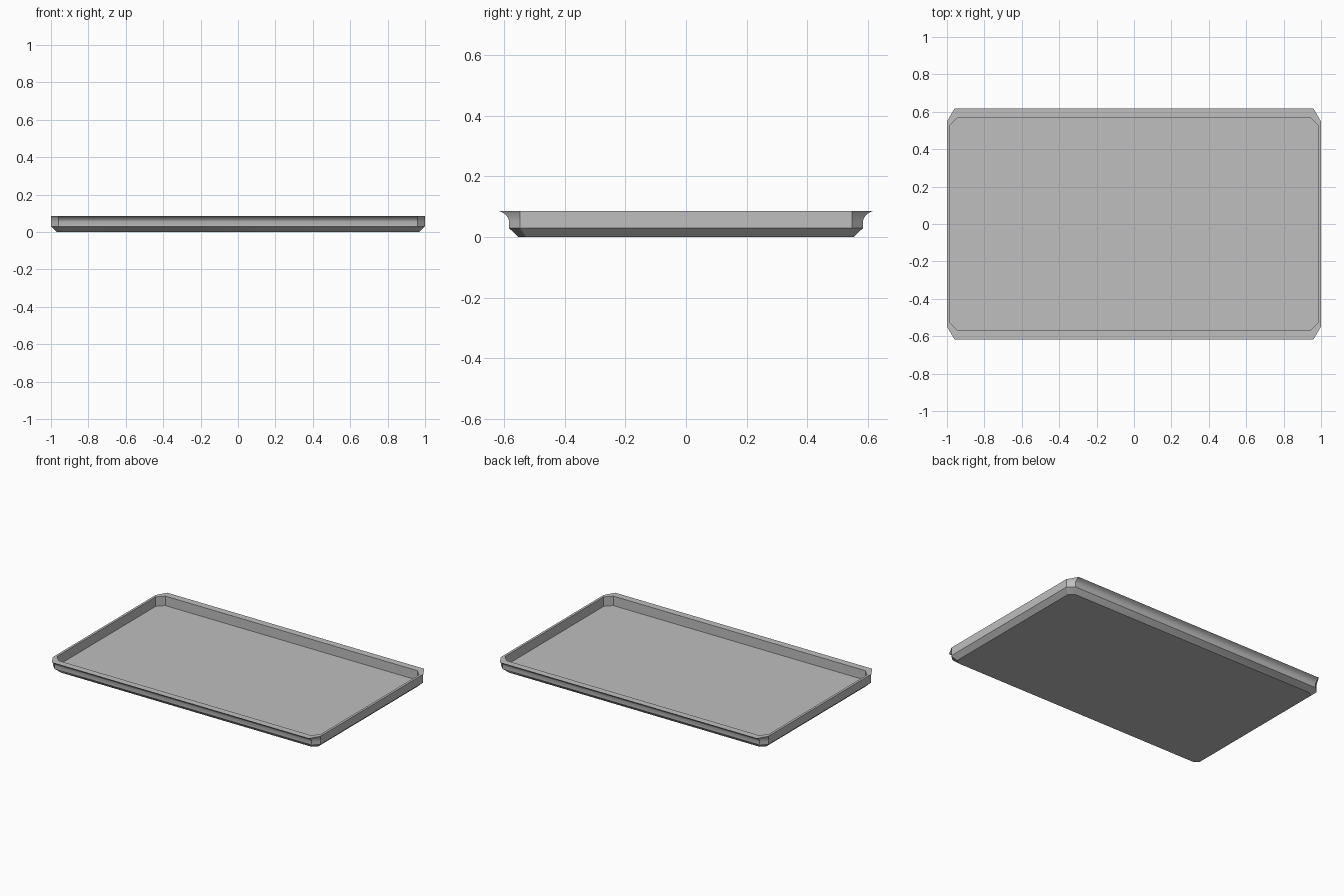
import bpy
import bmesh
from math import radians

cube = bpy.data.objects.get("Cube")
if cube:
    bpy.data.objects.remove(cube, do_unlink=True)

# Single grey metal colour
metal = bpy.data.materials.new("grey_metal")
metal.use_nodes = True
colour = (0.52, 0.52, 0.52, 1)
metal.diffuse_color = colour
metal.node_tree.nodes["Principled BSDF"].inputs["Base Color"].default_value = colour


def ring(bm, hx, hy, cut_x, cut_y, z):
    """Rectangle with clipped corners, counter-clockwise."""
    quarter = [(hx, hy - cut_y), (hx - cut_x, hy)]
    points = []
    for sx, sy in ((1, 1), (-1, 1), (-1, -1), (1, -1)):
        corner = [(sx * x, sy * y) for x, y in quarter]
        points += corner if sx * sy > 0 else corner[::-1]
    return [bm.verts.new((x, y, z)) for x, y in points]


# Tray section from the underside, up the outside, over the rim, down to the floor
WALL_Y, CUT = 0.585, 0.04
sections = [(0.968, 0.553, 0.033, 0.026, 0),
            (1, WALL_Y, CUT, 0.037, 0.03)]
# Long sides curl outwards into a lip
for flare, z in ((0, 0.055), (0.003, 0.064), (0.01, 0.073), (0.019, 0.08), (0.032, 0.086)):
    sections.append((1, WALL_Y + flare, CUT, 0.037 + flare, z))
for z in (0.086, 0.022):
    sections.append((0.984, 0.57, 0.043, 0.043, z))

bm = bmesh.new()
rings = [ring(bm, *s) for s in sections]
for low, high in zip(rings, rings[1:]):
    for i in range(len(low)):
        j = (i + 1) % len(low)
        bm.faces.new((low[i], low[j], high[j], high[i]))
bm.faces.new(rings[0][::-1])
bm.faces.new(rings[-1])
bmesh.ops.recalc_face_normals(bm, faces=bm.faces)

mesh = bpy.data.meshes.new("tray")
bm.to_mesh(mesh)
bm.free()
mesh.materials.append(metal)
tray = bpy.data.objects.new("tray", mesh)
bpy.context.collection.objects.link(tray)

# Smooth lip curl, crisp corners
bpy.context.view_layer.objects.active = tray
tray.select_set(True)
bpy.ops.object.shade_smooth_by_angle(angle=radians(30))
